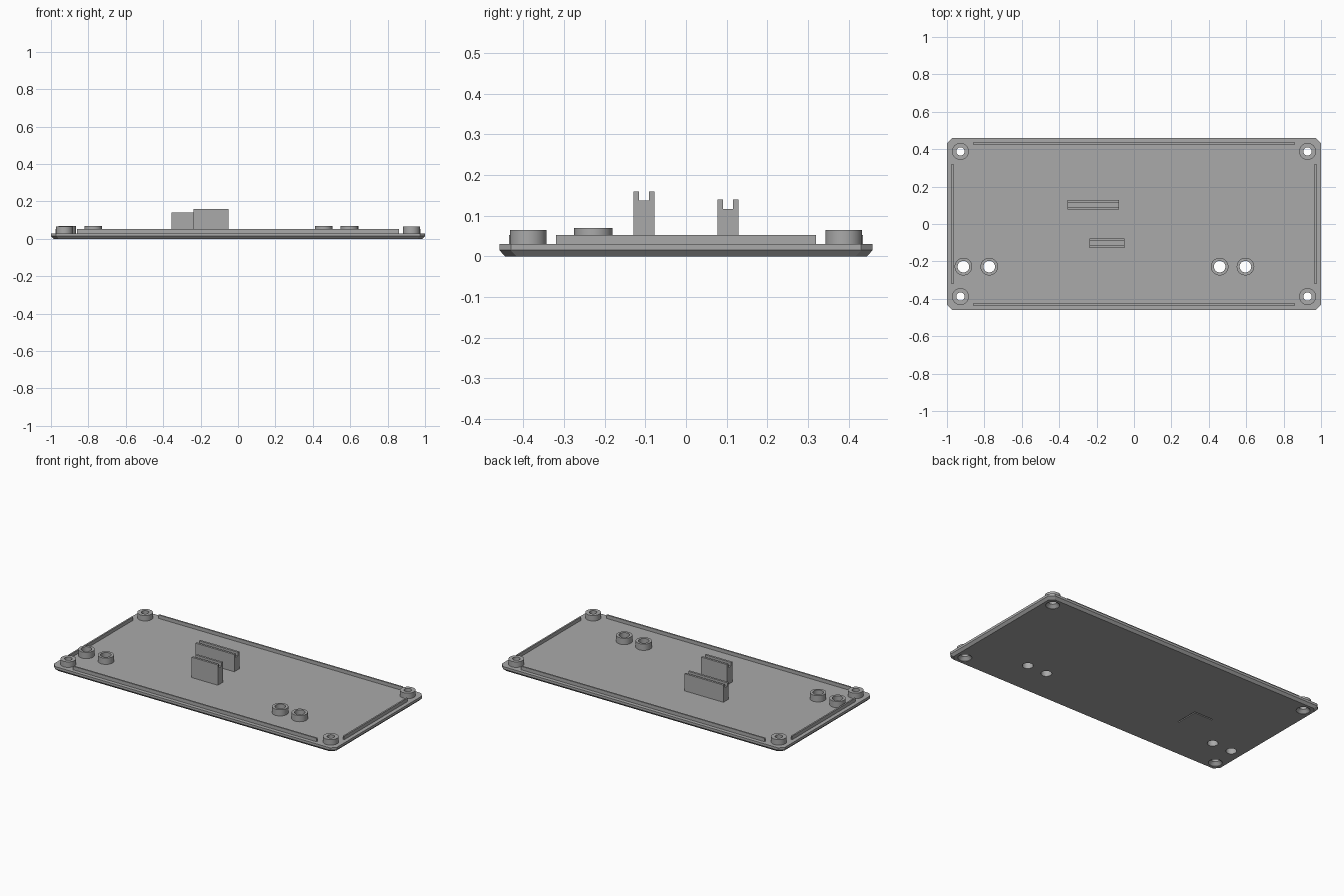
import bpy, bmesh, math

if "Cube" in bpy.data.objects:
    bpy.data.objects.remove(bpy.data.objects["Cube"])

grey = bpy.data.materials.new("plain grey plastic")
grey.use_nodes = True
GREY = (0.4, 0.4, 0.4, 1)
grey.diffuse_color = GREY
grey.node_tree.nodes["Principled BSDF"].inputs["Base Color"].default_value = GREY

HX, HY, FLOOR = 1.0, 0.459, 0.03
SEG = 40


def finish(name, bm, smooth=False):
    bmesh.ops.recalc_face_normals(bm, faces=bm.faces)
    mesh = bpy.data.meshes.new(name)
    bm.to_mesh(mesh)
    bm.free()
    mesh.materials.append(grey)
    ob = bpy.data.objects.new(name, mesh)
    bpy.context.collection.objects.link(ob)
    if smooth:
        shade(ob)
    return ob


def shade(ob):
    bpy.ops.object.select_all(action='DESELECT')
    ob.select_set(True)
    bpy.context.view_layer.objects.active = ob
    bpy.ops.object.shade_smooth_by_angle(angle=math.radians(30))


def loft(bm, rings, capped=True, closed=False):
    """Skin a list of equal-length point rings."""
    loops = [[bm.verts.new(p) for p in ring] for ring in rings]
    pairs = list(zip(loops, loops[1:]))
    if closed:
        pairs.append((loops[-1], loops[0]))
    for a, b in pairs:
        for i in range(len(a)):
            j = (i + 1) % len(a)
            bm.faces.new((a[i], a[j], b[j], b[i]))
    if capped and not closed:
        bm.faces.new(loops[0])
        bm.faces.new(loops[-1])


def circle(x, y, r, z):
    return [(x + r * math.cos(math.tau * i / SEG), y + r * math.sin(math.tau * i / SEG), z)
            for i in range(SEG)]


def outline(inset, z, cut=0.028):
    """Rectangle with clipped corners."""
    x, y = HX - inset, HY - inset
    a, b = x - cut, y - cut
    return [(a, -y, z), (x, -b, z), (x, b, z), (a, y, z),
            (-a, y, z), (-x, b, z), (-x, -b, z), (-a, -y, z)]


def tube(name, x, y, outer, inner, top):
    bm = bmesh.new()
    loft(bm, [circle(x, y, r, z) for r, z in
              ((outer, FLOOR), (outer, top), (inner, top), (inner, FLOOR))], closed=True)
    return finish(name, bm, True)


def extrude_x(name, profile, x0, x1):
    bm = bmesh.new()
    loft(bm, [[(x, y, z) for y, z in profile] for x in (x0, x1)])
    return finish(name, bm)


def box(name, x0, x1, y0, y1, z0, z1):
    return extrude_x(name, [(y0, z0), (y1, z0), (y1, z1), (y0, z1)], x0, x1)


# Panel with bevelled lower edge
bm = bmesh.new()
loft(bm, [outline(0.014, 0), outline(0, 0.015), outline(0, FLOOR)])
panel = finish("panel", bm)

corners = [(sx * 0.928, sy * 0.388) for sx in (-1, 1) for sy in (-1, 1)]
buttons = [(x, -0.228) for x in (-0.912, -0.774, 0.458, 0.596)]

# Countersunk screw holes, button holes and an engraved angle mark underneath
bm = bmesh.new()
for x, y in corners:
    loft(bm, [circle(x, y, r, z) for r, z in
              ((0.04, -0.01), (0.04, 0.002), (0.022, 0.02), (0.022, 0.05))])
for x, y in buttons:
    loft(bm, [circle(x, y, 0.031, z) for z in (-0.01, 0.05)])
mark = [(-0.6, -0.02), (-0.466, -0.02), (-0.466, -0.17), (-0.474, -0.17),
        (-0.474, -0.028), (-0.6, -0.028)]
loft(bm, [[(x, y, z) for x, y in mark] for z in (-0.01, 0.006)])
cutter = finish("hole_cutter", bm)
cutter.hide_render = True

cut = panel.modifiers.new("holes", 'BOOLEAN')
cut.operation = 'DIFFERENCE'
cut.solver = 'EXACT'
cut.object = cutter
bpy.context.view_layer.objects.active = panel
bpy.ops.object.modifier_apply(modifier=cut.name)
bpy.data.objects.remove(cutter)
shade(panel)

# Screw bosses and button sleeves
for x, y in corners:
    tube("screw_boss", x, y, 0.045, 0.022, 0.065)
for x, y in buttons:
    tube("button_sleeve", x, y, 0.047, 0.031, 0.07)

# Locating rails along the four edges
for s in (-1, 1):
    box("long_rail", -0.86, 0.86, s * 0.43 - 0.005, s * 0.43 + 0.005, FLOOR, 0.052)
    box("short_rail", s * 0.97 - 0.005, s * 0.97 + 0.005, -0.32, 0.32, FLOOR, 0.052)


# Slotted board holders
def holder(name, x0, x1, y, top):
    w, s, d = 0.026, 0.0125, top - 0.023
    extrude_x(name, [(y - w, FLOOR), (y + w, FLOOR), (y + w, top), (y + s, top),
                     (y + s, d), (y - s, d), (y - s, top), (y - w, top)], x0, x1)


holder("front_holder", -0.237, -0.052, -0.103, 0.16)
holder("back_holder", -0.355, -0.08, 0.103, 0.14)
